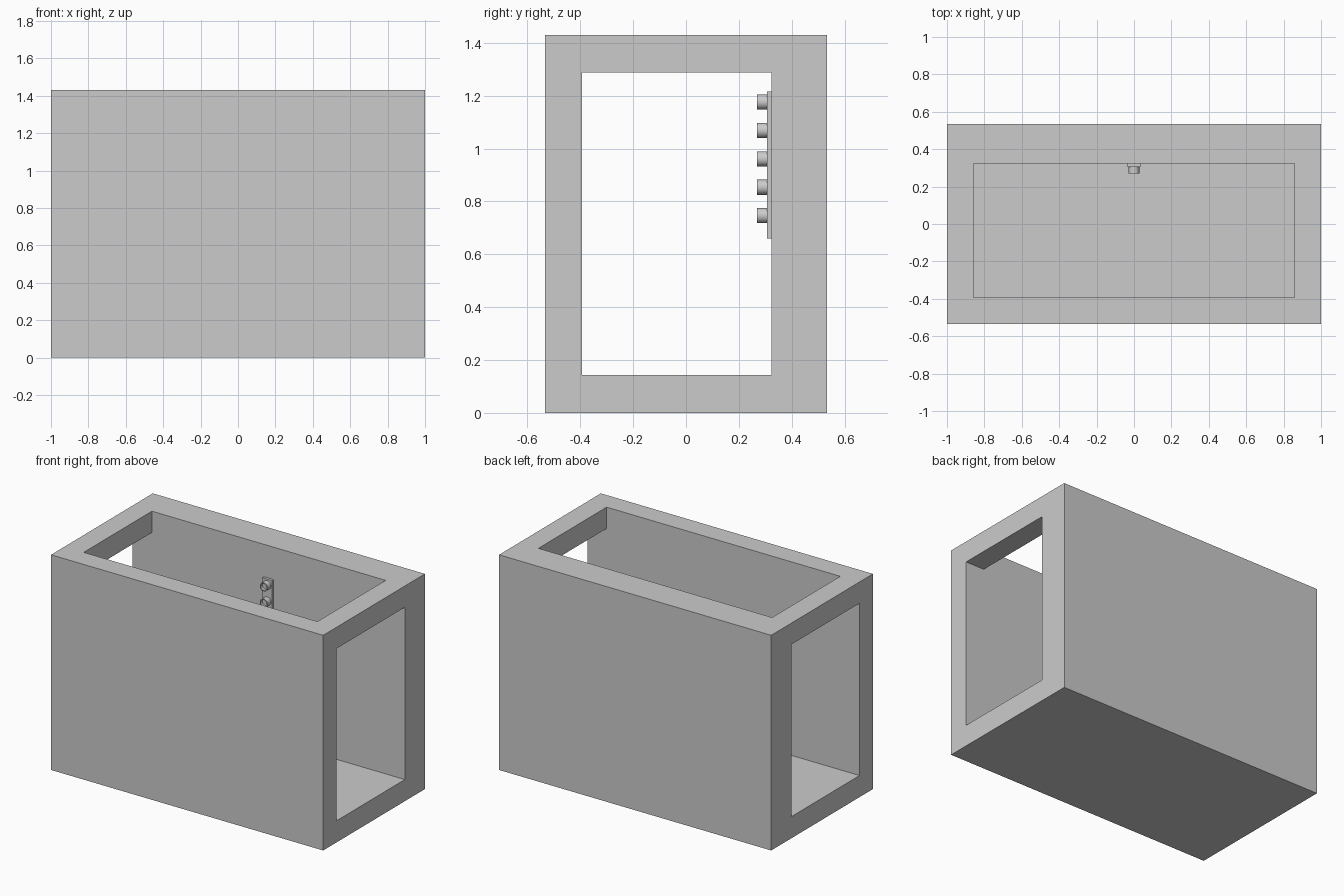
import bpy, bmesh, math
from mathutils import Matrix, Vector

if "Cube" in bpy.data.objects:
    bpy.data.objects.remove(bpy.data.objects["Cube"])

W, D, H = 1.0, 0.534, 1.43        # half width, half depth, height
Y0, Y1 = -0.393, 0.323            # inner faces of front and back walls


def finish(name, bm):
    bmesh.ops.recalc_face_normals(bm, faces=bm.faces)
    mesh = bpy.data.meshes.new(name)
    bm.to_mesh(mesh)
    bm.free()
    obj = bpy.data.objects.new(name, mesh)
    bpy.context.collection.objects.link(obj)
    return obj


def box(name, lo, hi):
    lo, hi = Vector(lo), Vector(hi)
    bm = bmesh.new()
    bmesh.ops.create_cube(bm, size=1, matrix=Matrix.Translation((lo + hi) / 2)
                          @ Matrix.Diagonal((*(hi - lo), 1)))
    return finish(name, bm)


def extrude_y(name, profile, y0, y1):
    bm = bmesh.new()
    face = bm.faces.new([bm.verts.new((x, y0, z)) for x, z in profile])
    ext = bmesh.ops.extrude_face_region(bm, geom=[face])
    moved = [v for v in ext["geom"] if isinstance(v, bmesh.types.BMVert)]
    bmesh.ops.translate(bm, verts=moved, vec=(0, y1 - y0, 0))
    if not any(len(f.verts) == len(profile) and f.calc_center_median().y < y0 + 1e-5
               for f in bm.faces):
        bm.faces.new([v for v in bm.verts if v not in moved])
    return finish(name, bm)


# Block hollowed by one T-shaped cutter: open at both ends and at the top
housing = box("housing", (-W, -D, 0), (W, D, H))
half = [(1.1, 0.144), (1.1, 1.288), (0.859, 1.288), (0.859, 1.6)]
cutter = extrude_y("opening_cutter", half + [(-x, z) for x, z in reversed(half)], Y0, Y1)
cutter.hide_render = True
mod = housing.modifiers.new("openings", 'BOOLEAN')
mod.object = cutter
mod.solver = 'EXACT'
bpy.context.view_layer.objects.active = housing
bpy.ops.object.modifier_apply(modifier=mod.name)
bpy.data.objects.remove(cutter)

# Mounting plate on the inside of the back wall
box("lamp_plate", (-0.036, 0.306, 0.66), (0.036, Y1, 1.215))


# Round lamp housing with a recessed lens, facing the front
def lamp(name, z):
    bm = bmesh.new()
    rings = [(0.0285, 0.308), (0.0285, 0.269), (0.022, 0.269), (0.022, 0.288)]
    n = 32
    loops = [[bm.verts.new((r * math.cos(2 * math.pi * i / n), y,
                            z + r * math.sin(2 * math.pi * i / n))) for i in range(n)]
             for r, y in rings]
    for a, b in zip(loops, loops[1:]):
        for i in range(n):
            j = (i + 1) % n
            bm.faces.new((a[i], a[j], b[j], b[i]))
    bm.faces.new(loops[0])
    bm.faces.new(loops[-1])
    obj = finish(name, bm)
    bpy.ops.object.select_all(action='DESELECT')
    obj.select_set(True)
    bpy.context.view_layer.objects.active = obj
    bpy.ops.object.shade_smooth_by_angle(angle=math.radians(35))


for k in range(5):
    lamp(f"lamp_{k + 1}", 0.746 + 0.1075 * k)
